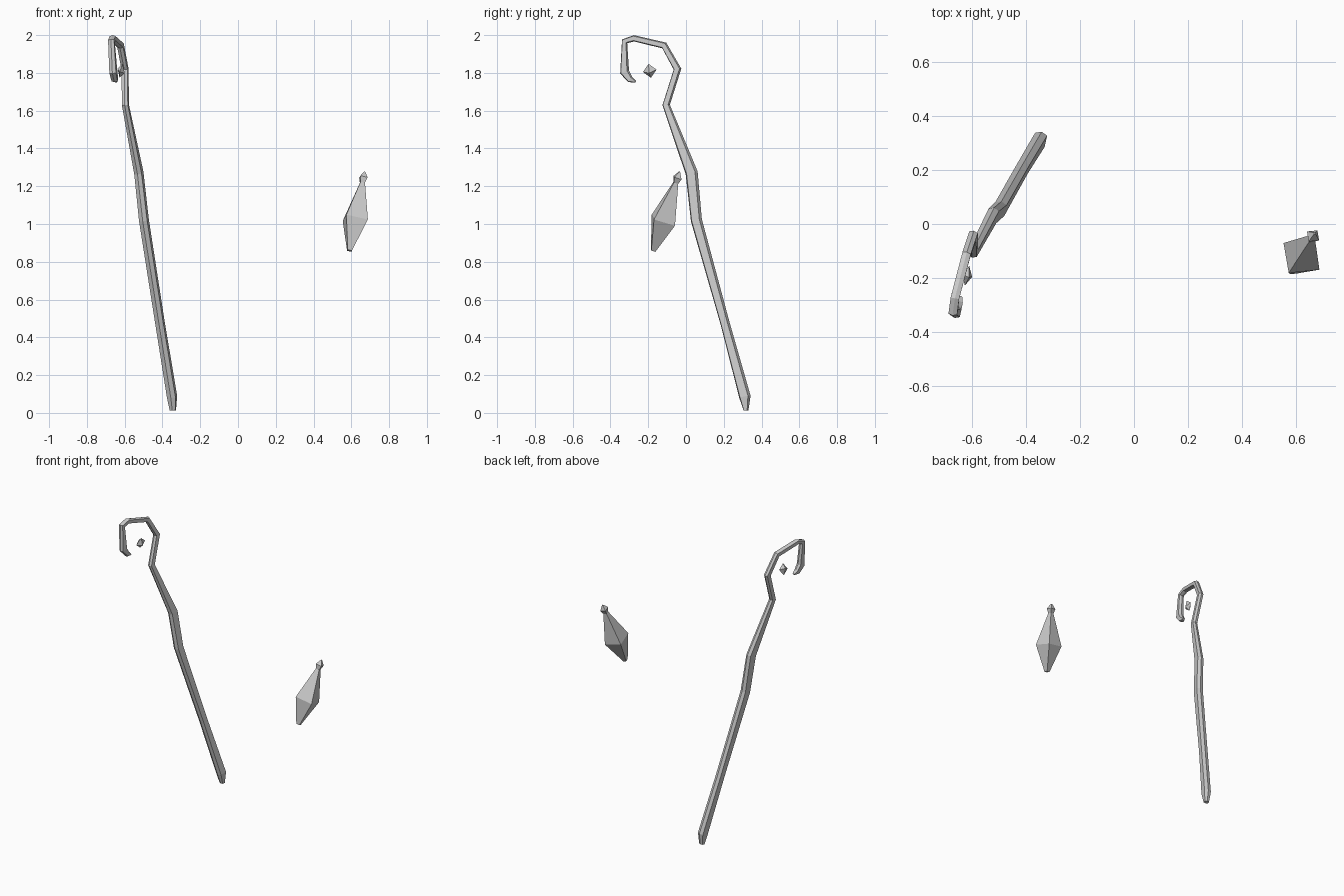
import bpy
import bmesh
from math import cos, sin, pi
from mathutils import Vector

if "Cube" in bpy.data.objects:
    bpy.data.objects.remove(bpy.data.objects["Cube"])


def make_object(name, bm):
    bmesh.ops.recalc_face_normals(bm, faces=bm.faces[:])
    mesh = bpy.data.meshes.new(name)
    bm.to_mesh(mesh)
    bm.free()
    ob = bpy.data.objects.new(name, mesh)
    bpy.context.collection.objects.link(ob)
    return ob


def skin_rings(name, rings):
    """Join equal-sized rings of points into a closed flat-faced tube."""
    bm = bmesh.new()
    loops = [[bm.verts.new(p) for p in ring] for ring in rings]
    n = len(loops[0])
    for a, b in zip(loops, loops[1:]):
        for i in range(n):
            j = (i + 1) % n
            bm.faces.new((a[i], a[j], b[j], b[i]))
    bm.faces.new(loops[0])
    bm.faces.new(loops[-1])
    return make_object(name, bm)


# Staff: six-sided shaft bending into a hook (x, y, z, half thickness, half width)
path = [
    (-0.345, 0.318, 0.013, 0.015, 0.013),
    (-0.349, 0.312, 0.085, 0.023, 0.031),
    (-0.412, 0.208, 0.47, 0.022, 0.025),
    (-0.498, 0.055, 1.02, 0.022, 0.030),
    (-0.525, 0.030, 1.27, 0.020, 0.033),
    (-0.596, -0.105, 1.63, 0.016, 0.019),
    (-0.598, -0.045, 1.82, 0.016, 0.019),
    (-0.622, -0.115, 1.945, 0.016, 0.017),
    (-0.664, -0.275, 1.983, 0.016, 0.016),
    (-0.670, -0.325, 1.967, 0.016, 0.014),
    (-0.660, -0.325, 1.805, 0.018, 0.024),
    (-0.652, -0.295, 1.765, 0.016, 0.017),
    (-0.645, -0.268, 1.754, 0.008, 0.005),
]
SECTION = [(1, 0.7), (0, 1), (-1, 0.7), (-1, -0.7), (0, -1), (1, -0.7)]
side = Vector((1, -0.22, 0))
pts = [Vector(p[:3]) for p in path]
rings = []
for i, p in enumerate(pts):
    d_in = (p - pts[max(i - 1, 0)]).normalized()
    d_out = (pts[min(i + 1, len(pts) - 1)] - p).normalized()
    tangent = (d_in + d_out).normalized()
    miter = 1 / max(tangent.dot(d_out if i == 0 else d_in), 0.7)
    n = (side - tangent * side.dot(tangent)).normalized()
    b = tangent.cross(n)
    thick, wide = path[i][3], path[i][4] * miter
    rings.append([p + n * u * thick + b * v * wide for u, v in SECTION])
skin_rings("hooked_staff", rings)

# Small floating gem inside the hook
bm = bmesh.new()
centre = Vector((-0.619, -0.192, 1.811))
axes = [Vector((0.008, -0.006, 0.037)), Vector((0.008, 0.036, 0.006)),
        Vector((0.019, -0.004, -0.012))]
for s in (1, -1):
    for a in axes:
        bm.verts.new(centre + s * a)
bmesh.ops.convex_hull(bm, input=bm.verts[:])
make_object("hook_gem", bm)

# Leaning four-sided pendant, with a small pointed cap
middle = Vector((0.621, -0.12, 1.02))
axis = Vector((0.19, 0.335, 1)).normalized()
across = Vector((-0.065, 0.05, 0))
across = (across - axis * across.dot(axis)).normalized()
other = axis.cross(across)


def pendant_part(name, profile):
    skin_rings(name, [[middle + axis * t
                       + (across * cos(k * pi / 2) + other * sin(k * pi / 2)) * r
                       for k in range(4)] for t, r in profile])


pendant_part("pendant_body", [(-0.173, 0.016), (0, 0.083), (0.212, 0.017)])
pendant_part("pendant_cap", [(0.205, 0.014), (0.242, 0.028), (0.275, 0.004)])
